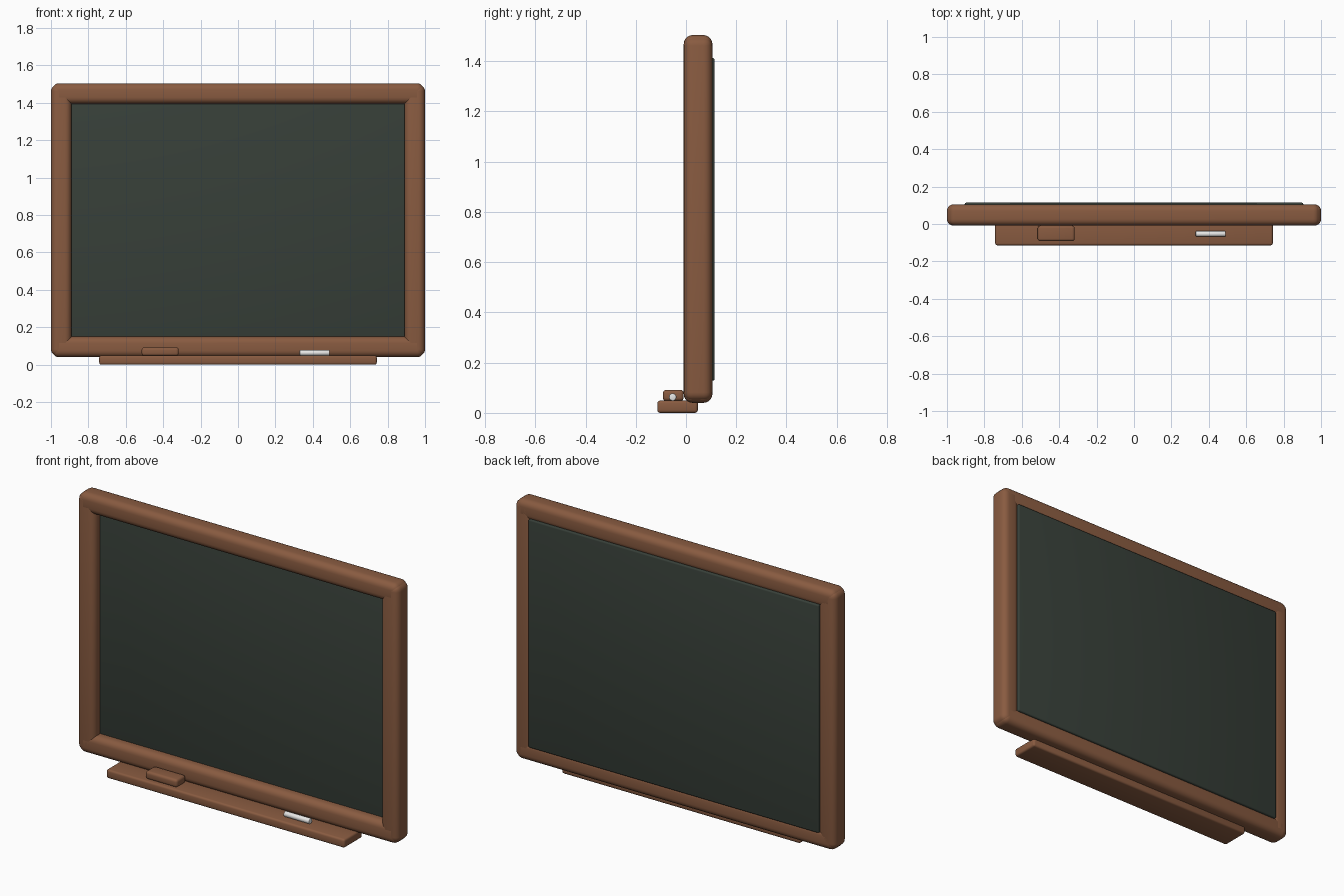
import bpy
import math

cube = bpy.data.objects.get("Cube")
if cube:
    bpy.data.objects.remove(cube, do_unlink=True)


def make_material(name, rgb, roughness=0.6):
    mat = bpy.data.materials.new(name)
    mat.use_nodes = True
    mat.diffuse_color = (*rgb, 1)
    shader = mat.node_tree.nodes["Principled BSDF"]
    shader.inputs["Base Color"].default_value = (*rgb, 1)
    shader.inputs["Roughness"].default_value = roughness
    return mat


wood = make_material("brown wood", (0.25, 0.105, 0.052))
slate = make_material("dark green slate", (0.038, 0.05, 0.04))
white = make_material("chalk white", (0.85, 0.85, 0.84))


def finish(obj, name, mat, bevel, segments):
    """Name, colour, round and smooth the active part."""
    obj.name = name
    obj.data.materials.append(mat)
    bpy.ops.object.transform_apply(location=False, rotation=True, scale=True)
    mod = obj.modifiers.new("rounded edges", "BEVEL")
    mod.width = bevel
    mod.segments = segments
    mod.limit_method = "ANGLE"
    bpy.ops.object.modifier_apply(modifier=mod.name)
    bpy.ops.object.shade_smooth_by_angle(angle=math.radians(35))
    return obj


def box(name, xs, ys, zs, mat, bevel, segments=4):
    """Rounded box given by its extent along each axis."""
    spans = (xs, ys, zs)
    bpy.ops.mesh.primitive_cube_add(size=1, location=[sum(s) / 2 for s in spans])
    obj = bpy.context.object
    obj.scale = [s[1] - s[0] for s in spans]
    return finish(obj, name, mat, bevel, segments)


# Frame: four overlapping rounded bars
depth = (-0.009, 0.105)
bottom, top, bar = 0.04, 1.504, 0.11
box("frame_top", (-0.993, 0.993), depth, (top - bar, top), wood, 0.035, 5)
box("frame_bottom", (-0.993, 0.993), depth, (bottom, bottom + bar), wood, 0.035, 5)
for side, name in ((1, "frame_left"), (-1, "frame_right")):
    xs = sorted((side * (1 - bar), side))
    box(name, xs, depth, (bottom + 0.007, top - 0.007), wood, 0.035, 5)

# Writing board, recessed in front and slightly proud at the back
box("writing_board", (-0.905, 0.905), (0.045, 0.114), (0.128, 1.413), slate, 0.008, 3)

# Tray with eraser and chalk
box("chalk_tray", (-0.742, 0.742), (-0.114, 0.047), (0, 0.049), wood, 0.011, 3)
box("eraser", (-0.515, -0.317), (-0.092, -0.009), (0.047, 0.092), wood, 0.014, 4)

bpy.ops.mesh.primitive_cylinder_add(
    vertices=24, radius=0.015, depth=0.16,
    location=(0.41, -0.053, 0.063), rotation=(0, math.pi / 2, 0))
finish(bpy.context.object, "chalk_stick", white, 0.004, 2)
